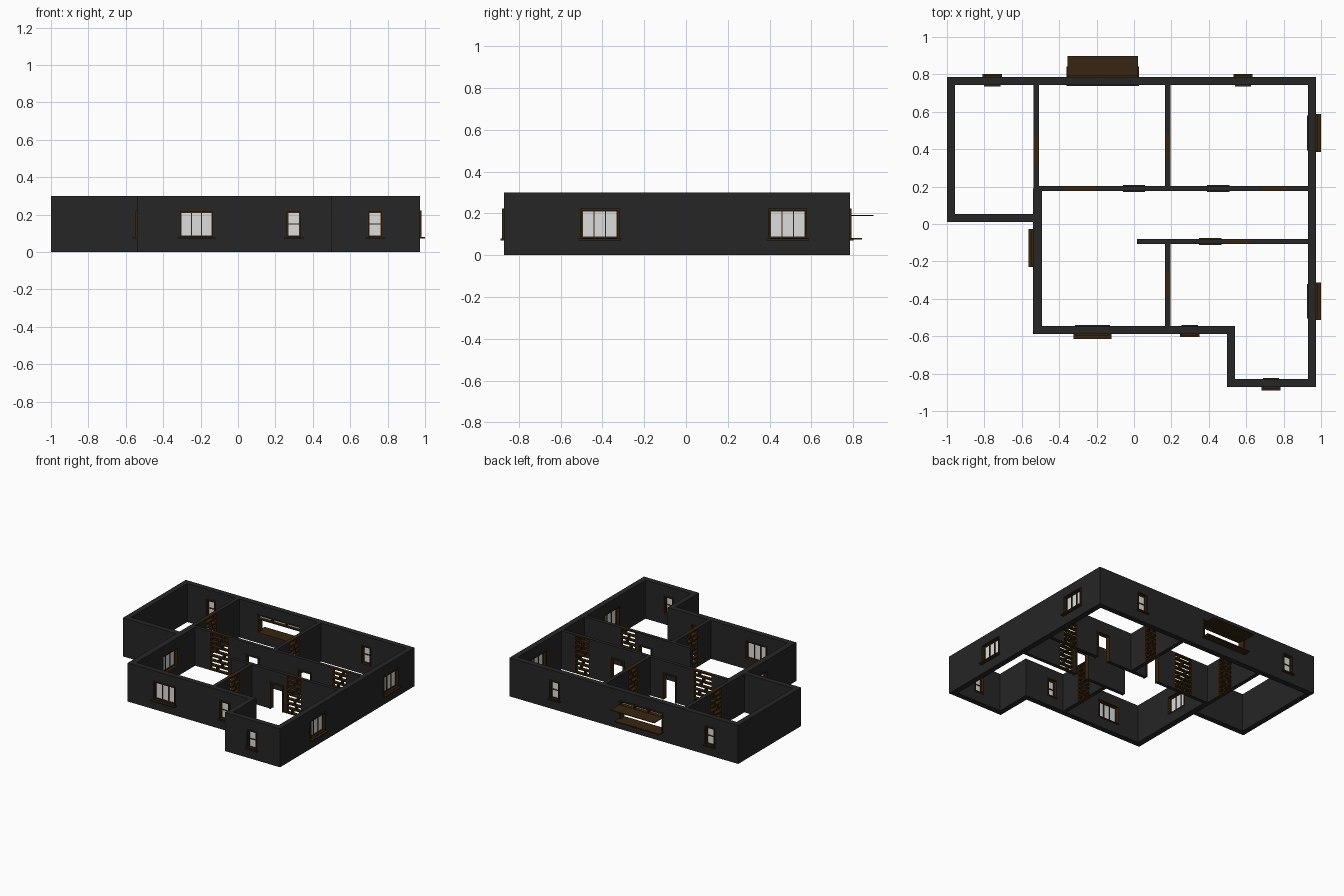
import bpy, bmesh

if "Cube" in bpy.data.objects:
    bpy.data.objects.remove(bpy.data.objects["Cube"])

def material(name, rgb):
    m = bpy.data.materials.new(name)
    m.diffuse_color = (*rgb, 1)
    m.use_nodes = True
    m.node_tree.nodes["Principled BSDF"].inputs["Base Color"].default_value = m.diffuse_color
    return m

WALL = material("charcoal wall", (0.019, 0.019, 0.019))
WOOD = material("dark brown wood", (0.040, 0.018, 0.005))
GLASS = material("pale glass", (0.72, 0.72, 0.72))
H = 0.30


def panel(name, axis, a, z, c, mat, holes=()):
    """Upright slab along 'x' or 'y': a = span along it, z = heights,
    c = span across it, holes = (a0, a1, z0, z1) rectangles cut right through."""
    us = sorted({*a, *(v for h in holes for v in h[:2])})
    zs = sorted({*z, *(v for h in holes for v in h[2:])})
    bm, cache = bmesh.new(), {}

    def vert(i, j, k):
        if (i, j, k) not in cache:
            p = (us[i], c[k]) if axis == 'x' else (c[k], us[i])
            cache[i, j, k] = bm.verts.new((*p, zs[j]))
        return cache[i, j, k]

    def solid(i, j):
        if not (0 <= i < len(us) - 1 and 0 <= j < len(zs) - 1):
            return False
        u, w = (us[i] + us[i + 1]) / 2, (zs[j] + zs[j + 1]) / 2
        return not any(h[0] < u < h[1] and h[2] < w < h[3] for h in holes)

    for i in range(len(us) - 1):
        for j in range(len(zs) - 1):
            if not solid(i, j):
                continue
            ring = [(i, j), (i + 1, j), (i + 1, j + 1), (i, j + 1)]
            for k in (0, 1):
                bm.faces.new([vert(*r, k) for r in ring])
            for n, (di, dj) in enumerate(((0, -1), (1, 0), (0, 1), (-1, 0))):
                if not solid(i + di, j + dj):
                    p, q = ring[n], ring[(n + 1) % 4]
                    bm.faces.new([vert(*p, 0), vert(*q, 0), vert(*q, 1), vert(*p, 1)])
    bmesh.ops.recalc_face_normals(bm, faces=bm.faces)
    me = bpy.data.meshes.new(name)
    bm.to_mesh(me)
    bm.free()
    me.materials.append(mat)
    ob = bpy.data.objects.new(name, me)
    bpy.context.collection.objects.link(ob)
    return ob


T, Z0, Z1 = 0.043, 0.075, 0.223    # outer wall thickness, window heights


def cells(a0, a1, z0, z1, cols, rows, bar):
    """Even grid of openings separated and bordered by bars."""
    w, h = (a1 - a0 - bar) / cols, (z1 - z0 - bar) / rows
    return [(a0 + bar + i * w, a0 + (i + 1) * w, z0 + bar + j * h, z0 + (j + 1) * h)
            for i in range(cols) for j in range(rows)]


def window(name, axis, face, out, mid, width, cols, rows, sill):
    """Frame with bars, glass sheet and projecting sill; out = +1/-1 outward."""
    a = (mid - width / 2, mid + width / 2)

    def across(p, q):
        return sorted((face + out * p, face + out * q))
    panel(name + "_frame", axis, a, (Z0, Z1), across(-T - 0.006, 0.008), WOOD,
          [(a[0] + .008, a[1] - .008, Z0 + .008, Z1 - .008)])
    b = (a[0] + .008, a[1] - .008)
    panel(name + "_sash", axis, b, (Z0 + .008, Z1 - .008), across(-0.026, -0.010), WOOD,
          cells(*b, Z0 + .008, Z1 - .008, cols, rows, 0.006))
    panel(name + "_glass", axis, b, (Z0 + .008, Z1 - .008), across(-0.020, -0.016), GLASS)
    panel(name + "_sill", axis, (a[0] - .008, a[1] + .008), (Z0 - .004, Z0 + .004),
          across(-0.01, sill), WOOD)
    return (*a, Z0, Z1)


def screen(name, axis, a, c):
    """Full-height open shelf screen with staggered compartments."""
    holes, rows, bar = [], 8, 0.010
    h, w = (H - bar) / rows, a[1] - a[0]
    for r in range(rows):
        split = a[0] + w * (0.36, 0.62, 0.5, 0.7)[r % 4]
        z = (bar + r * h, (r + 1) * h)
        holes += [(a[0] + bar, split - bar / 2, *z), (split + bar / 2, a[1] - bar, *z)]
    panel(name, axis, a, (0, H), c, WOOD, holes)
    return (*a, 0, H)


def doorway(name, axis, a, c):
    """Open doorway with a wooden casing."""
    panel(name, axis, a, (0, 0.21), (c[0] - .006, c[1] + .006), WOOD,
          [(a[0] + .01, a[1] - .01, 0, 0.20)])
    return (*a, 0, 0.21)


# outer walls with windows
L, R, F, B = -0.54, 0.973, -0.588, 0.785
front = [window("front_wide_window", 'x', F, -1, -0.222, 0.187, 3, 1, 0.027),
         window("front_small_window", 'x', F, -1, 0.298, 0.086, 1, 2, 0.017)]
panel("front_wall", 'x', (L, 0.497 + T), (0, H), (F, F + T), WALL, front)
wing = [window("wing_window", 'x', -0.872, -1, 0.733, 0.086, 1, 2, 0.017)]
panel("wing_front_wall", 'x', (0.497, R), (0, H), (-0.872, -0.872 + T), WALL, wing)
panel("wing_side_wall", 'y', (-0.872 + T, F), (0, H), (0.497, 0.497 + T), WALL)
right = [window("right_window_%d" % i, 'y', R, 1, m, 0.187, 3, 1, 0.027)
         for i, m in enumerate((-0.413, 0.487))]
panel("right_wall", 'y', (-0.872 + T, B - T), (0, H), (R - T, R), WALL, right)
left = [window("left_window", 'y', L, -1, -0.128, 0.187, 3, 1, 0.023)]
panel("left_wall", 'y', (F + T, 0.19), (0, H), (L, L + T + .004), WALL, left)
panel("side_room_left_wall", 'y', (0.01 + T, B - T), (0, H), (-1, -1 + T), WALL)
panel("side_room_front_wall", 'x', (-1, L), (0, H), (0.01, 0.01 + T), WALL)

# back wall: two small windows and a wide serving hatch
hatch = (-0.352, 0.020)
back = [window("back_window_%d" % i, 'x', B, 1, m, 0.086, 1, 2, 0.018)
        for i, m in enumerate((-0.758, 0.583))]
panel("back_wall", 'x', (-1, R), (0, H), (B - T, B), WALL, back + [(*hatch, Z0, Z1)])
panel("hatch_frame", 'x', hatch, (Z0, Z1), (B - T - .004, B + .008), WOOD,
      [(hatch[0] + .008, hatch[1] - .008, Z0 + .008, 0.186)]
      + cells(*hatch, 0.186, Z1, 3, 1, 0.008))
panel("hatch_transom_glass", 'x', hatch, (0.190, Z1 - .004), (B - .024, B - .020), GLASS)
panel("hatch_awning", 'x', (-0.355, 0.022), (0.187, 0.192), (B - .03, 0.898), WOOD)
panel("hatch_counter", 'x', (-0.360, 0.027), (Z0, Z0 + .008), (0.738, 0.843), WOOD)

# inner walls with screens and doorways
c = (0.176, 0.203)
panel("hall_back_wall", 'x', (-0.508, R - T), (0, H), c, WALL,
      [screen("screen_hall_left", 'x', (-0.37, -0.20), c),
       doorway("doorway_back_left", 'x', (-0.06, 0.06), c),
       doorway("doorway_back_right", 'x', (0.39, 0.51), c),
       screen("screen_hall_right", 'x', (0.685, 0.82), c)])
c = (-0.107, -0.080)
panel("hall_front_wall", 'x', (0.016, R - T), (0, H), c, WALL,
      [doorway("doorway_front", 'x', (0.348, 0.467), c),
       screen("screen_hall_front", 'x', (0.487, 0.626), c)])
for name, span, x0, gap in (("side_room", (0.19, B - T), -0.538, (0.32, 0.47)),
                            ("back_rooms", (0.203, B - T), 0.166, (0.35, 0.48)),
                            ("front_rooms", (F + T, -0.107), 0.166, (-0.39, -0.25))):
    c = (x0, x0 + 0.030)
    panel(name + "_partition", 'y', span, (0, H), c, WALL,
          [screen(name + "_screen", 'y', gap, c)])
